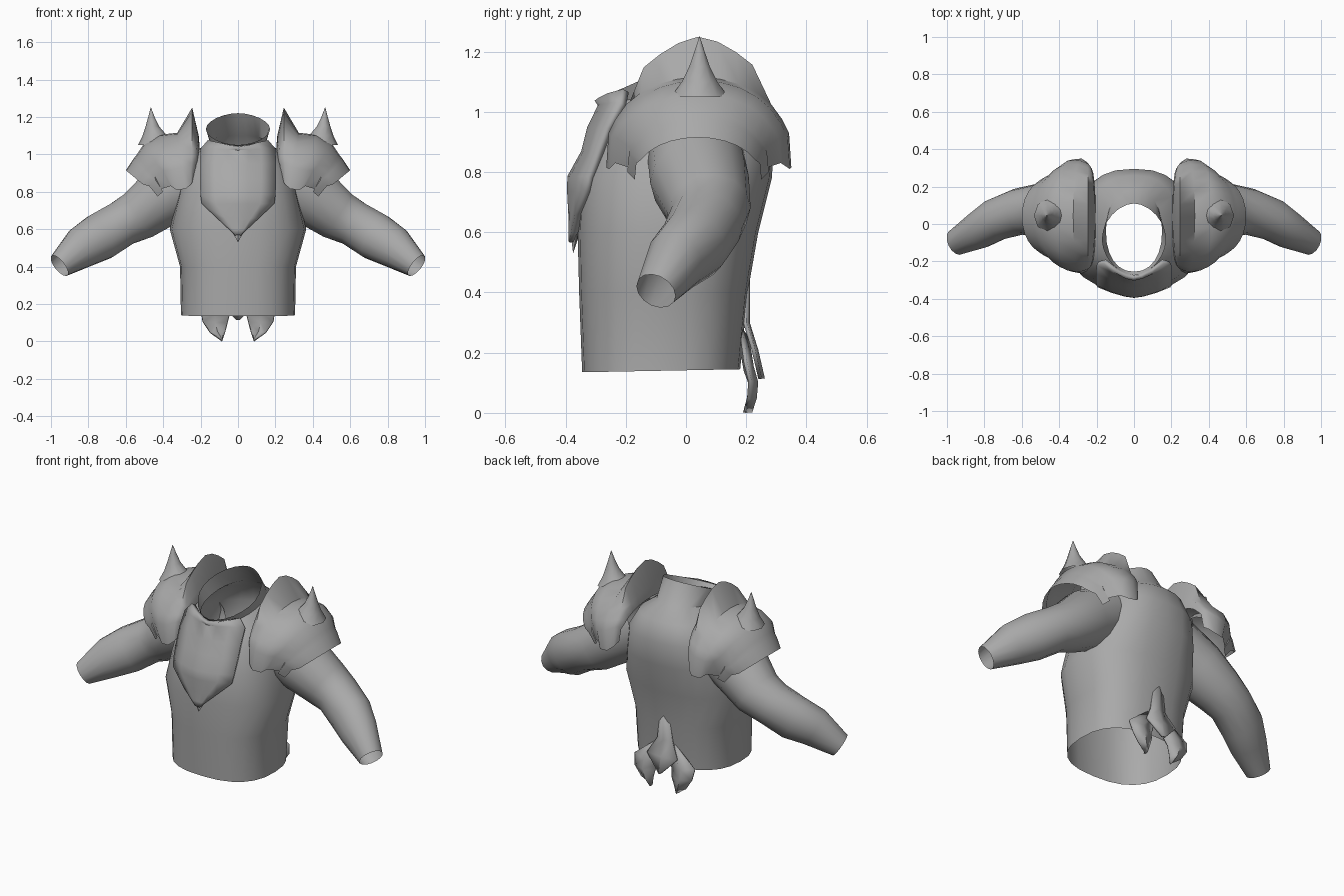
import bpy, math
from mathutils import Vector

if "Cube" in bpy.data.objects:
    bpy.data.objects.remove(bpy.data.objects["Cube"])

grey = bpy.data.materials.new("plain grey")
grey.diffuse_color = (0.4, 0.4, 0.4, 1)
grey.use_nodes = True
grey.node_tree.nodes["Principled BSDF"].inputs["Base Color"].default_value = grey.diffuse_color


def add(name, verts, faces, angle=40, mirror=False):
    me = bpy.data.meshes.new(name)
    me.from_pydata([tuple(v) for v in verts], [], faces)
    me.materials.append(grey)
    ob = bpy.data.objects.new(name, me)
    bpy.context.collection.objects.link(ob)
    bpy.ops.object.select_all(action='DESELECT')
    ob.select_set(True)
    bpy.context.view_layer.objects.active = ob
    if mirror:
        ob.modifiers.new("mirror", 'MIRROR')
    bpy.ops.object.shade_smooth_by_angle(angle=math.radians(angle))
    return ob


def loft(name, rows, closed=True, **kw):
    """Skin quads between equal-length rows of points."""
    n = len(rows[0])
    m = n if closed else n - 1
    faces = [(r * n + i, r * n + (i + 1) % n, (r + 1) * n + (i + 1) % n, (r + 1) * n + i)
             for r in range(len(rows) - 1) for i in range(m)]
    return add(name, [p for row in rows for p in row], faces, **kw)


def spow(v, e):
    return math.copysign(abs(v) ** e, v)


# torso with raised collar: z front, z back, half width, y front, y back, squareness
TORSO = [(.135, .145, .305, -.345, .18, .8), (.4, .4, .31, -.355, .205, .8),
         (.6, .6, .365, -.36, .24, .85), (.78, .78, .32, -.35, .285, .8),
         (.92, .92, .29, -.305, .295, .8), (.99, 1.03, .23, -.275, .26, .8),
         (1.03, 1.10, .15, -.255, .18, .9), (1.05, 1.22, .172, -.275, .11, 1.1)]
rows = []
for zf, zb, w, yf, yb, e in TORSO:
    row = []
    for i in range(24):
        a = math.tau * i / 24
        s = spow(math.sin(a), e)
        t = (s + 1) / 2
        row.append((w * spow(math.cos(a), e), yf + (yb - yf) * t, zf + (zb - zf) * t))
    rows.append(row)
loft("torso", rows)

# pointed chest plate: z, half width, y at centre, y at edge
PLATE = [(1.045, .15, -.28, -.19), (1.02, .19, -.268, -.2), (.94, .195, -.305, -.245),
         (.86, .195, -.325, -.275), (.78, .192, -.37, -.305), (.735, .185, -.37, -.315),
         (.66, .105, -.366, -.345), (.6, .04, -.366, -.358), (.57, .008, -.366, -.362)]
rows = [[(w * u, yc + (ye - yc) * abs(u) ** 1.5, z + (.02 * abs(u) if k == 0 else 0))
         for u in (-1, -.6, -.25, 0, .25, .6, 1)] for k, (z, w, yc, ye) in enumerate(PLATE)]
plate = loft("chest_plate", rows, closed=False)
solid = plate.modifiers.new("thickness", 'SOLIDIFY')
solid.thickness = .025
solid.offset = -1

# fang at the plate tip
add("plate_fang", [(-.045, -.36, .61), (0, -.365, .67), (.045, -.36, .61), (0, -.385, .61),
                   (0, -.375, .53), (0, -.345, .62)],
    [(0, 3, 1), (1, 3, 2), (0, 4, 3), (3, 4, 2), (0, 1, 5), (1, 2, 5), (0, 5, 4), (5, 2, 4)])

# arms, open at the wrist: centre, radius in the frontal plane, radius in depth
ARM = [((.24, .03, .87), .17, .16), ((.40, .045, .775), .165, .165), ((.53, .075, .675), .14, .14),
       ((.62, .065, .63), .125, .125), ((.735, .025, .56), .13, .115),
       ((.83, -.035, .505), .115, .1), ((.955, -.1, .405), .068, .07)]
rows = []
for k, (c, rz, ry) in enumerate(ARM):
    d = Vector(ARM[min(k + 1, len(ARM) - 1)][0]) - Vector(ARM[max(k - 1, 0)][0])
    d.normalize()
    side = Vector((0, 1, 0)) - d * d.y
    side.normalize()
    up = d.cross(side)
    rows.append([Vector(c) + side * ry * math.cos(math.tau * i / 14)
                 + up * rz * math.sin(math.tau * i / 14) for i in range(14)])
loft("arm", rows, mirror=True, angle=50)

# shoulder guards, inner edge to outer rim:
# x at ends, x at top, y front, y back, z at ends, z at top, arch squareness
GUARD = [(.235, .205, -.22, .30, .86, 1.04, .7), (.245, .21, -.235, .315, .85, 1.10, .7),
         (.25, .245, -.25, .33, .84, 1.11, .7), (.28, .325, -.265, .35, .815, 1.115, .75),
         (.33, .42, -.255, .345, .81, 1.105, .8), (.36, .50, -.235, .315, .83, 1.06, .85),
         (.41, .54, -.19, .27, .815, 1.0, .9), (.40, .56, -.195, .275, .80, .975, .9),
         (.43, .60, -.17, .25, .775, .915, .9)]
N = 14
rows = []
for k, (xe, xt, yf, yb, ze, zt, e) in enumerate(GUARD):
    row = []
    for i in range(N + 1):
        a = math.pi * i / N
        h = max(math.sin(a), 0) ** e
        y = (yf + yb) / 2 - (yb - yf) / 2 * math.cos(a)
        z = ze + (zt - ze) * h
        # fan shaped crest along the neck side
        if k == 2 and abs(y - .045) < .215:
            z = 1.25 - .115 * (abs(y - .045) / .2) ** 1.6
        # ragged lower corners
        if i in (1, N - 1):
            z += .018
        row.append((xe + (xt - xe) * h, y, z))
    rows.append(row)
loft("shoulder_guard", rows, closed=False, mirror=True, angle=45)

# shoulder spikes: centre x, z, radius x, radius y
SPIKE = [(.43, 1.05, .105, .10), (.445, 1.10, .065, .062), (.458, 1.15, .036, .036),
         (.463, 1.2, .017, .018), (.466, 1.25, .001, .001)]
loft("shoulder_spike", [[(x + rx * math.cos(math.tau * i / 10), .045 + ry * math.sin(math.tau * i / 10), z)
                         for i in range(10)] for x, z, rx, ry in SPIKE], mirror=True)

# belt knot hanging at the back: z, half width, y
KNOT = [(.46, .03, .213), (.3, .05, .212), (.21, .1, .24), (.115, .01, .262)]
knot = loft("back_knot", [[(-w, y - .01, z), (0, y, z), (w, y - .01, z)] for z, w, y in KNOT],
            closed=False)
knot.modifiers.new("thickness", 'SOLIDIFY').thickness = .012

# two curved sash tails: inner x, outer x, y, z inner, z outer
TAIL = [(.02, .06, .2, .22, .28), (.045, .20, .215, .14, .17), (.055, .19, .23, .10, .105),
        (.068, .15, .225, .05, .045), (.085, .09, .21, .0, .003)]
tail = loft("sash_tail", [[(a, y - .012, za), ((a + b) / 2, y + .01, (za + zb) / 2), (b, y - .012, zb)]
                          for a, b, y, za, zb in TAIL], closed=False, mirror=True)
tail.modifiers.new("thickness", 'SOLIDIFY').thickness = .012
